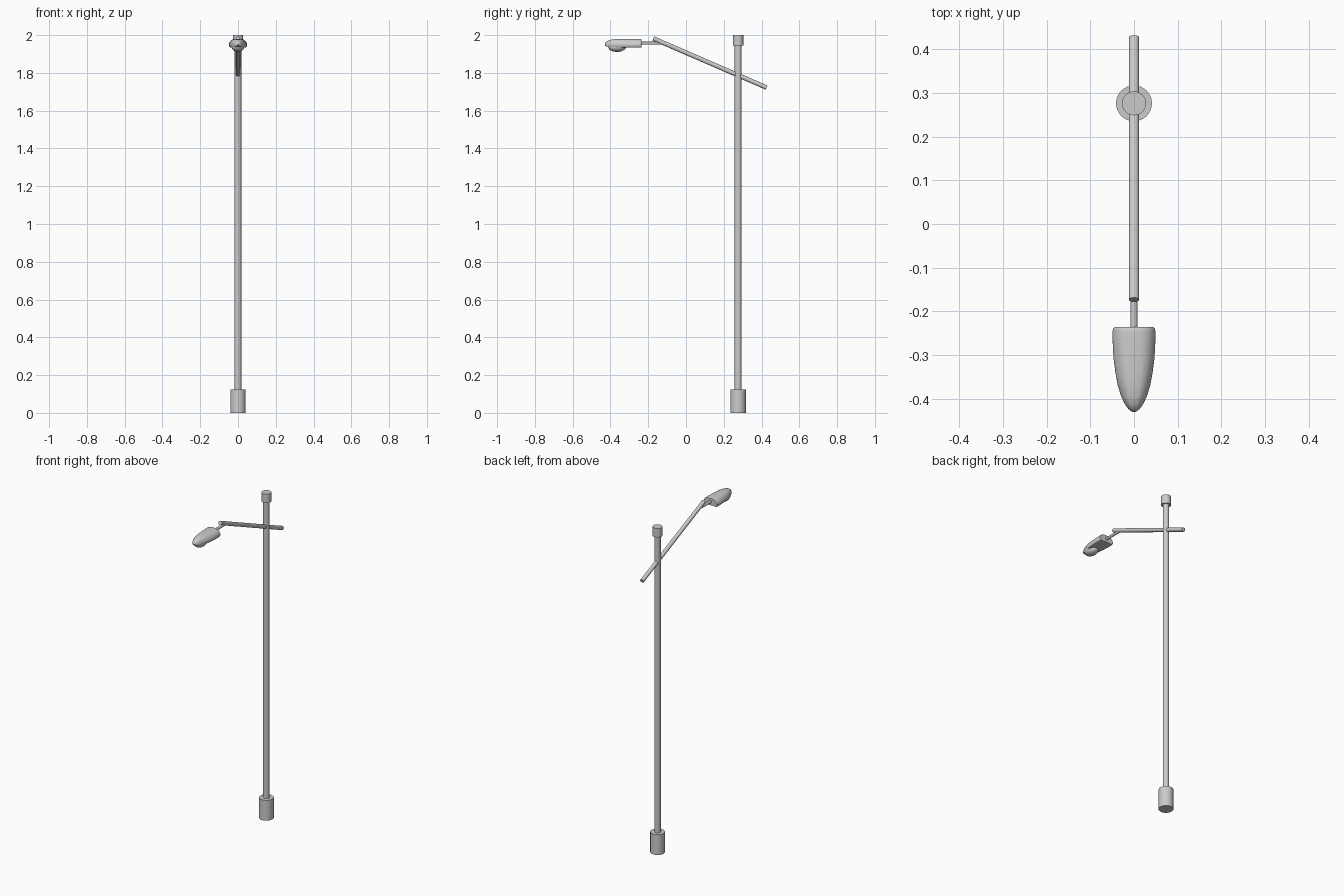
import bpy, bmesh
from mathutils import Vector

if "Cube" in bpy.data.objects:
    bpy.data.objects.remove(bpy.data.objects["Cube"])

POLE_Y = 0.276


def smooth(obj, angle=0.6):
    bpy.ops.object.select_all(action='DESELECT')
    obj.select_set(True)
    bpy.context.view_layer.objects.active = obj
    bpy.ops.object.shade_smooth_by_angle(angle=angle)


def tube(name, a, b, r, sides=32):
    a, b = Vector(a), Vector(b)
    d = b - a
    bpy.ops.mesh.primitive_cylinder_add(vertices=sides, radius=r, depth=d.length,
                                        location=(a + b) / 2)
    obj = bpy.context.object
    obj.name = name
    obj.rotation_euler = d.to_track_quat('Z', 'Y').to_euler()
    smooth(obj)
    return obj


# Upright pole with its base sleeve and top cap
tube("base_sleeve", (0, POLE_Y, 0), (0, POLE_Y, 0.125), 0.041)
tube("pole", (0, POLE_Y, 0.1), (0, POLE_Y, 1.96), 0.018)
tube("pole_cap", (0, POLE_Y, 1.945), (0, POLE_Y, 2.0), 0.0275)

# Sloping arm and the short rod holding the lamp
tube("arm", (0, 0.427, 1.722), (0, -0.173, 1.982), 0.012)
tube("lamp_rod", (0, -0.11, 1.957), (0, -0.26, 1.957), 0.008, 20)

# Lamp housing: half cross-section lofted along y, (y, half width, height factor)
half = [(0.35, 0.032), (0.62, 0.028), (0.85, 0.018), (0.97, 0.007),
        (1.0, 0.0), (0.97, -0.006), (0.86, -0.014)]
section = half + [(-x, z) for x, z in reversed(half)]
stations = [(-0.236, 0.045, 0.92), (-0.239, 0.048, 0.98), (-0.246, 0.049, 1),
            (-0.28, 0.0485, 1), (-0.31, 0.0465, 1), (-0.34, 0.0425, 1),
            (-0.37, 0.037, 0.97), (-0.395, 0.029, 0.87), (-0.412, 0.021, 0.72),
            (-0.423, 0.013, 0.52), (-0.43, 0.004, 0.2)]
bm = bmesh.new()
rings = [[bm.verts.new((x * w, y, 1.948 + z * h)) for x, z in section]
         for y, w, h in stations]
n = len(section)
for r0, r1 in zip(rings, rings[1:]):
    for i in range(n):
        j = (i + 1) % n
        bm.faces.new((r0[i], r0[j], r1[j], r1[i]))
bm.faces.new(rings[0])
bm.faces.new(rings[-1])
bmesh.ops.recalc_face_normals(bm, faces=bm.faces)
mesh = bpy.data.meshes.new("lamp_housing")
bm.to_mesh(mesh)
bm.free()
housing = bpy.data.objects.new("lamp_housing", mesh)
bpy.context.collection.objects.link(housing)
smooth(housing)

# Bulging lens under the housing
bpy.ops.mesh.primitive_uv_sphere_add(segments=32, ring_count=16, radius=1,
                                     location=(0, -0.365, 1.937))
lens = bpy.context.object
lens.name = "lens"
lens.scale = (0.033, 0.047, 0.026)
smooth(lens)
